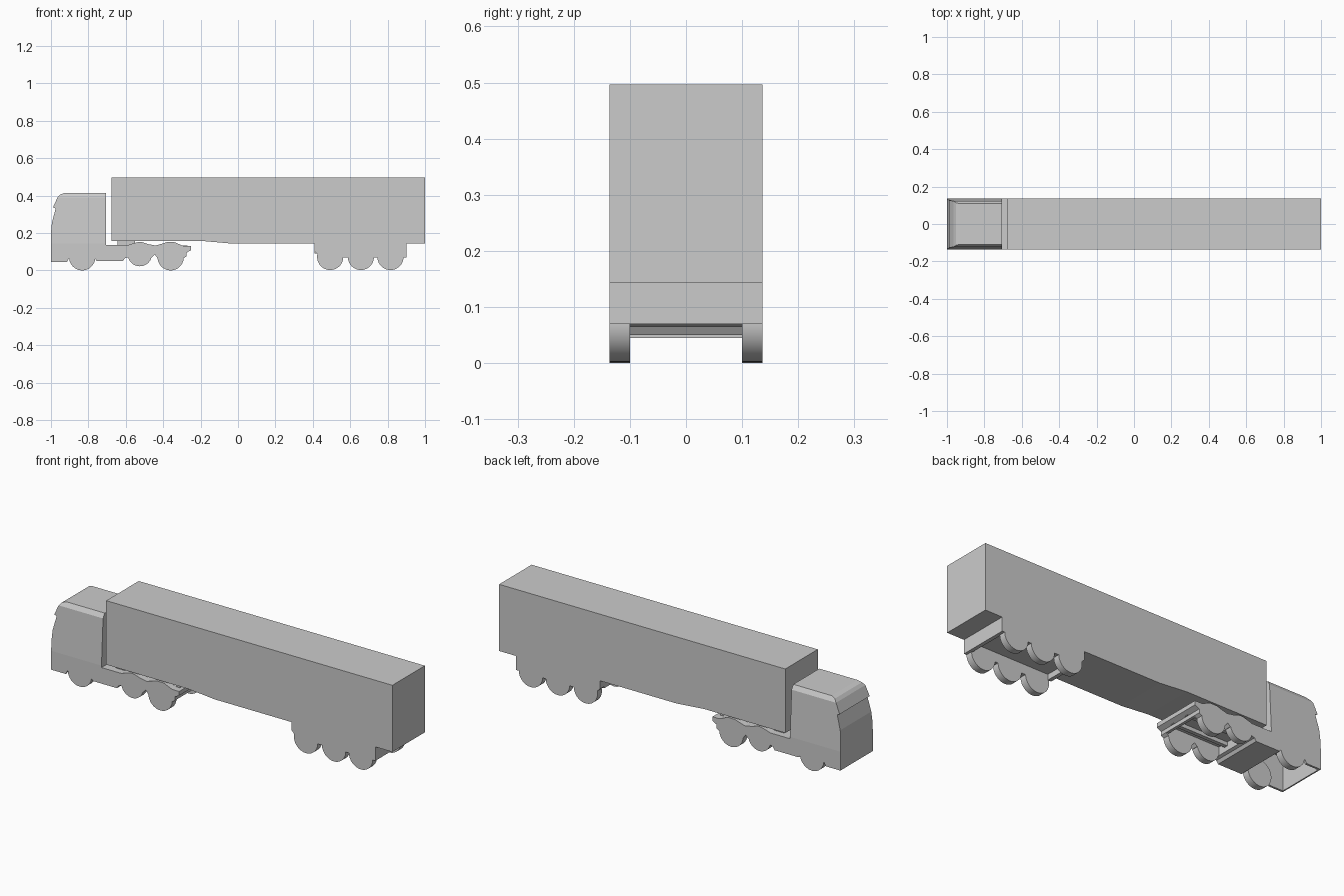
import bpy, bmesh, math

if "Cube" in bpy.data.objects:
    bpy.data.objects.remove(bpy.data.objects["Cube"])

HW = 0.136  # half width of the vehicle


def to_object(bm, name):
    bmesh.ops.recalc_face_normals(bm, faces=bm.faces)
    me = bpy.data.meshes.new(name)
    bm.to_mesh(me)
    bm.free()
    ob = bpy.data.objects.new(name, me)
    bpy.context.collection.objects.link(ob)
    return ob


def prism(name, pts, y0=-HW, y1=HW, mirror=False, widths=None):
    """Extrude an (x, z) side profile along y; widths = [(z, half_width)] tapers it."""
    bm = bmesh.new()
    face = bm.faces.new([bm.verts.new((x, y0, z)) for x, z in pts])
    new = bmesh.ops.extrude_face_region(bm, geom=[face])["geom"]
    bmesh.ops.translate(bm, vec=(0, y1 - y0, 0),
                        verts=[g for g in new if isinstance(g, bmesh.types.BMVert)])
    if widths:
        for z, w in widths[1:-1]:
            bmesh.ops.bisect_plane(bm, geom=bm.verts[:] + bm.edges[:] + bm.faces[:],
                                   plane_co=(0, 0, z), plane_no=(0, 0, 1))
        for v in bm.verts:
            for (za, wa), (zb, wb) in zip(widths, widths[1:]):
                if za - 1e-5 <= v.co.z <= zb + 1e-5:
                    t = (v.co.z - za) / (zb - za)
                    v.co.y = math.copysign(wa + (wb - wa) * t, v.co.y)
                    break
    ob = to_object(bm, name)
    if mirror:
        ob.modifiers.new("mirror", "MIRROR").use_axis = (False, True, False)
    return ob


def box(name, x0, x1, z0, z1, y0=-HW, y1=HW, mirror=False):
    return prism(name, [(x0, z0), (x1, z0), (x1, z1), (x0, z1)], y0, y1, mirror)


def wheel_pair(name, x, z, r):
    n = 40
    ring = [(x + r * math.cos(i * math.tau / n), z + r * math.sin(i * math.tau / n))
            for i in range(n)]
    ob = prism(name, ring, 0.1, HW, True)
    bpy.context.view_layer.objects.active = ob
    ob.select_set(True)
    bpy.ops.object.shade_smooth_by_angle(angle=math.radians(30))
    ob.select_set(False)


# Trailer box with stepped nose underside
prism("trailer_box", [(-0.677, 0.158), (-0.20, 0.158), (-0.04, 0.144), (1.0, 0.144),
                      (1.0, 0.497), (-0.677, 0.497)])

# Trailer bogie: side skirts, end panels and floor
prism("bogie_skirt", [(0.41, 0.145), (0.41, 0.10), (0.425, 0.085), (0.43, 0.07),
                      (0.90, 0.07), (0.90, 0.145)], 0.1, HW, True)
box("bogie_rear_panel", 0.88, 0.90, 0.07, 0.145, -0.1, 0.1)
box("bogie_front_panel", 0.41, 0.43, 0.09, 0.145, -0.1, 0.1)
box("bogie_floor", 0.43, 0.88, 0.12, 0.145, -0.1, 0.1)

# Cab with tapering sides, visor notch and chamfered roof
cab = prism("cab", [(-1.0, 0.045), (-0.915, 0.045), (-0.905, 0.063), (-0.765, 0.063),
                    (-0.755, 0.05), (-0.705, 0.05), (-0.705, 0.413), (-0.93, 0.413),
                    (-0.952, 0.405), (-0.965, 0.39), (-0.989, 0.337), (-0.975, 0.33),
                    (-0.995, 0.255), (-1.0, 0.20)],
            widths=[(0.04, HW), (0.145, HW), (0.39, 0.123), (0.414, 0.108)])

# Open hollow under the cab
cutter = box("cab_hollow_cutter", -0.993, -0.765, 0.0, 0.22, -0.125, 0.125)
cutter.hide_render = True
cutter.hide_viewport = True
cutter.display_type = "WIRE"
cut = cab.modifiers.new("hollow", "BOOLEAN")
cut.operation = "DIFFERENCE"
cut.solver = "EXACT"
cut.object = cutter

# Tractor chassis behind the cab
prism("chassis_tank", [(-0.705, 0.05), (-0.615, 0.05), (-0.605, 0.065), (-0.59, 0.07),
                       (-0.59, 0.135), (-0.705, 0.135)])
prism("rear_fender", [(-0.59, 0.07), (-0.59, 0.135), (-0.565, 0.143), (-0.54, 0.15),
                      (-0.51, 0.15), (-0.48, 0.14), (-0.44, 0.133), (-0.405, 0.143),
                      (-0.38, 0.151), (-0.34, 0.151), (-0.31, 0.138), (-0.29, 0.13),
                      (-0.25, 0.13), (-0.25, 0.108), (-0.275, 0.095), (-0.275, 0.075),
                      (-0.29, 0.065), (-0.43, 0.065), (-0.445, 0.085), (-0.46, 0.07)],
      0.1, HW, True)
box("chassis_deck", -0.59, -0.27, 0.115, 0.133, -0.1, 0.1)
box("frame_rail", -0.59, -0.27, 0.095, 0.12, 0.04, 0.06, True)
prism("rear_crossbeam", [(-0.29, 0.075), (-0.275, 0.075), (-0.275, 0.095), (-0.25, 0.108),
                         (-0.25, 0.13), (-0.29, 0.13)], -0.1, 0.1)
box("coupling_plate", -0.645, -0.55, 0.13, 0.16, -0.1, 0.1)

# Wheels: x, axle height, radius
for name, x, z, r in [("front_wheels", -0.833, 0.07, 0.07), ("lift_axle_wheels", -0.525, 0.087, 0.065),
                      ("drive_wheels", -0.36, 0.07, 0.07), ("trailer_wheels_1", 0.493, 0.072, 0.07),
                      ("trailer_wheels_2", 0.657, 0.072, 0.07), ("trailer_wheels_3", 0.815, 0.072, 0.07)]:
    wheel_pair(name, x, z, r)
